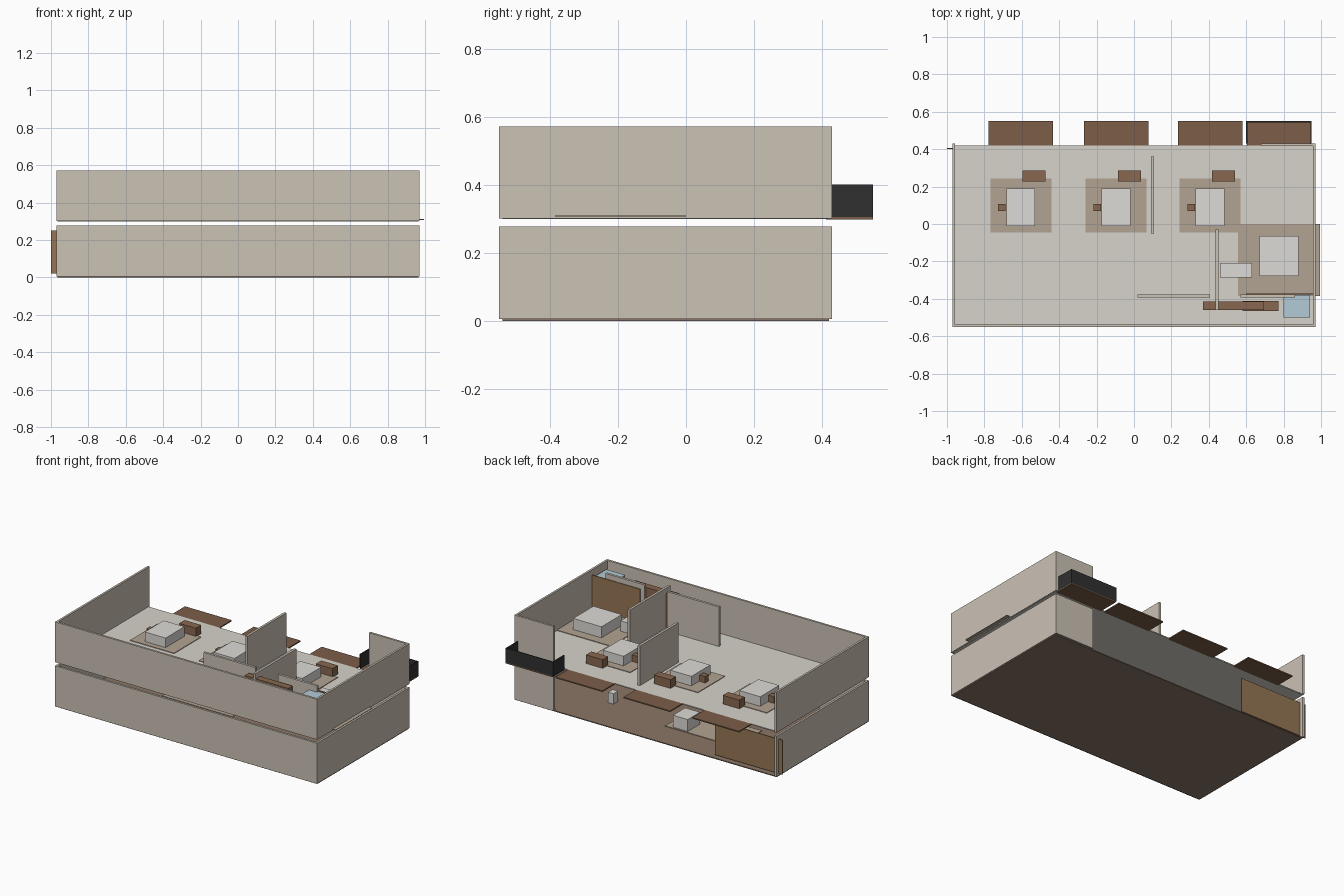
import bpy


def mat(name, r, g, b):
    m = bpy.data.materials.new(name)
    m.diffuse_color = (r, g, b, 1)
    return m


PLASTER = mat("plaster", 0.60, 0.54, 0.46)
FLOOR = mat("wood_floor", 0.26, 0.18, 0.13)
SLAB = mat("pale_slab", 0.68, 0.65, 0.60)
RUG = mat("rug", 0.45, 0.37, 0.29)
WOOD = mat("wood", 0.25, 0.14, 0.08)
DECK = mat("deck", 0.20, 0.11, 0.065)
DOOR = mat("door_wood", 0.30, 0.18, 0.09)
WHITE = mat("linen", 0.72, 0.71, 0.68)
BLACK = mat("black_rail", 0.03, 0.03, 0.03)
GLASS = mat("shower_glass", 0.45, 0.60, 0.68)


def box(name, x0, x1, y0, y1, z0, z1, m):
    """Axis-aligned box given by its limits."""
    bpy.ops.mesh.primitive_cube_add(
        size=1, location=((x0 + x1) / 2, (y0 + y1) / 2, (z0 + z1) / 2))
    o = bpy.context.object
    o.name = name
    o.scale = (x1 - x0, y1 - y0, z1 - z0)
    bpy.ops.object.transform_apply(location=False, rotation=False, scale=True)
    o.data.materials.append(m)
    return o


X, YF, YB, T = 0.97, -0.55, 0.43, 0.014

# Floors
box("ground_floor", -0.965, 0.965, -0.54, 0.42, 0, 0.006, FLOOR)
box("upper_floor", -0.965, 0.965, -0.54, 0.42, 0.300, 0.307, SLAB)

# Outer walls of both storeys, open at the back
for lvl, z0, z1 in (("ground", 0.006, 0.278), ("upper", 0.302, 0.572)):
    box(lvl + "_front_wall", -X, X, YF, YF + T, z0, z1, PLASTER)
    box(lvl + "_left_wall", -X, -X + T, YF + T, YB, z0, z1, PLASTER)
    box(lvl + "_right_wall", X - T, X, YF + T, YB, z0, z1, PLASTER)
    box(lvl + "_back_wall", 0.68, X - T, YB - T, YB, z0, z1, PLASTER)

# Upper partitions
ZU, ZT = 0.307, 0.572
box("partition_bedrooms", 0.09, 0.106, -0.05, 0.36, ZU, ZT, PLASTER)
box("partition_master", 0.437, 0.453, -0.46, -0.03, ZU, ZT, PLASTER)
box("partition_hall", 0.02, 0.405, -0.392, -0.376, ZU, ZT, PLASTER)
box("partition_bath", 0.57, 0.86, -0.392, -0.376, ZU, ZT, PLASTER)

# Three repeated bedrooms, each with a balcony deck
for i, x in enumerate((-0.605, -0.095, 0.407)):
    n = str(i + 1)
    box("rug_" + n, x - 0.163, x + 0.163, -0.045, 0.242, ZU, 0.311, RUG)
    box("bed_" + n, x - 0.078, x + 0.076, -0.01, 0.19, 0.311, 0.375, WHITE)
    box("nightstand_" + n, x - 0.122, x - 0.082, 0.07, 0.108, 0.311, 0.355, WOOD)
    box("desk_" + n, x + 0.01, x + 0.133, 0.228, 0.285, ZU, 0.365, WOOD)
    box("balcony_deck_" + n, x - 0.173, x + 0.173, 0.412, 0.55, 0.299, 0.307, DECK)

# Railed balcony
box("railed_deck", 0.605, 0.95, 0.412, 0.55, 0.299, 0.306, DECK)
box("rail_back", 0.605, 0.95, 0.544, 0.55, 0.306, 0.402, BLACK)
box("rail_left", 0.600, 0.606, 0.43, 0.55, 0.306, 0.402, BLACK)
box("rail_right", 0.944, 0.950, 0.43, 0.544, 0.306, 0.402, BLACK)

# Master room and bathroom
box("master_rug", 0.555, 0.995, -0.385, 0.0, ZU, 0.311, RUG)
box("master_bed", 0.67, 0.88, -0.278, -0.063, 0.311, 0.385, WHITE)
box("bench", 0.46, 0.63, -0.285, -0.208, ZU, 0.38, WHITE)
box("bath_door", 0.60, 0.96, -0.378, -0.372, 0.315, 0.537, DOOR)
box("wardrobe", 0.37, 0.695, -0.46, -0.415, ZU, 0.537, WOOD)
box("vanity", 0.58, 0.773, -0.464, -0.411, ZU, 0.385, WOOD)
box("shower", 0.80, 0.94, -0.50, -0.38, ZU, 0.53, GLASS)

# Ground floor furniture and sliding door panel
box("sliding_door", -1.0, -0.50, 0.400, 0.406, 0.02, 0.25, DOOR)
box("living_rug", -0.52, 0.0, -0.06, 0.22, 0.006, 0.010, RUG)
box("sofa", -0.16, -0.05, 0.08, 0.21, 0.010, 0.09, WHITE)
box("stool", 0.44, 0.48, 0.09, 0.14, 0.006, 0.075, WHITE)
